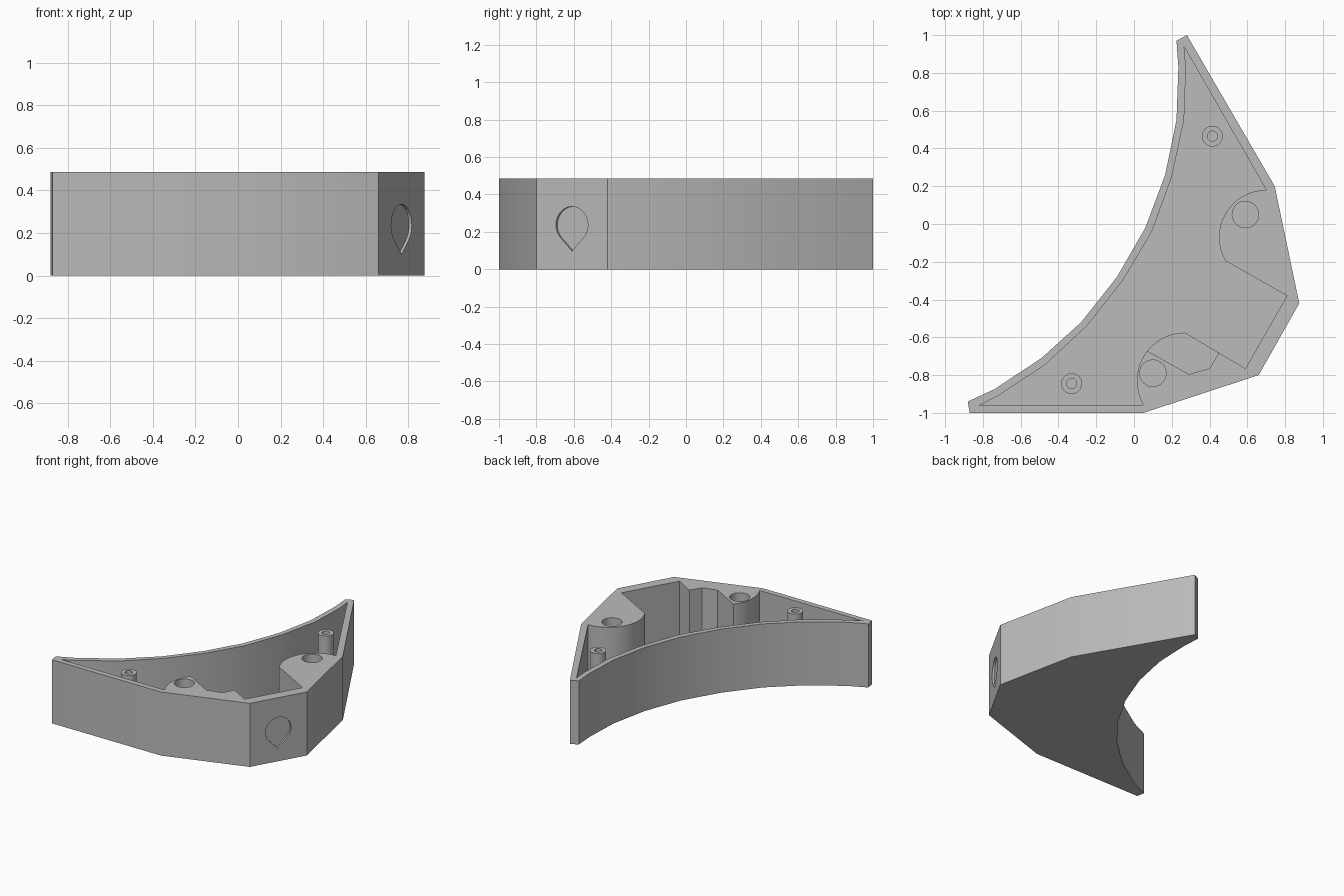
import bpy, bmesh, math
from mathutils import Matrix, Vector

if "Cube" in bpy.data.objects:
    bpy.data.objects.remove(bpy.data.objects["Cube"])

HEIGHT, FLOOR = 0.485, 0.04

grey = bpy.data.materials.new("plain grey")
grey.use_nodes = True
grey.diffuse_color = (0.5, 0.5, 0.5, 1)
grey.node_tree.nodes["Principled BSDF"].inputs["Base Color"].default_value = (0.5, 0.5, 0.5, 1)


def arc(cx, cy, r, start, end, n):
    """Points along a circular arc, angles in degrees."""
    angles = [math.radians(start + (end - start) * i / n) for i in range(n + 1)]
    return [(cx + r * math.cos(a), cy + r * math.sin(a)) for a in angles]


def prism(name, outline, low, high, matrix=Matrix()):
    """Extrude a flat outline between two heights."""
    bm = bmesh.new()
    face = bm.faces.new([bm.verts.new((x, y, low)) for x, y in outline])
    top = bmesh.ops.extrude_face_region(bm, geom=[face])["geom"]
    verts = [v for v in top if isinstance(v, bmesh.types.BMVert)]
    bmesh.ops.translate(bm, verts=verts, vec=(0, 0, high - low))
    bmesh.ops.recalc_face_normals(bm, faces=bm.faces)
    bm.transform(matrix)
    mesh = bpy.data.meshes.new(name)
    bm.to_mesh(mesh)
    bm.free()
    mesh.materials.append(grey)
    obj = bpy.data.objects.new(name, mesh)
    bpy.context.collection.objects.link(obj)
    return obj


def cylinder(name, x, y, r, low, high, n=40):
    return prism(name, arc(x, y, r, 0, 360, n)[:-1], low, high)


def cut(obj, cutter):
    """Subtract a cutter, bake the result and remove the cutter."""
    cutter.hide_render = True
    mod = obj.modifiers.new("cut", "BOOLEAN")
    mod.operation, mod.solver, mod.object = "DIFFERENCE", "EXACT", cutter
    bpy.context.view_layer.update()
    graph = bpy.context.evaluated_depsgraph_get()
    mesh = bpy.data.meshes.new_from_object(obj.evaluated_get(graph))
    obj.modifiers.clear()
    obj.data = mesh
    bpy.data.objects.remove(cutter)


def smooth(obj):
    bpy.ops.object.select_all(action="DESELECT")
    obj.select_set(True)
    bpy.context.view_layer.objects.active = obj
    bpy.ops.object.shade_smooth_by_angle(angle=math.radians(30))


# Crescent-shaped tray body
outer = [(-0.88, -0.94), (-0.87, -1), (0.05, -1), (0.66, -0.8), (0.875, -0.42),
         (0.745, 0.2), (0.28, 1), (0.225, 0.97), (0.235, 0.83), (0.225, 0.55),
         (0.165, 0.26), (0.06, -0.02), (-0.09, -0.28), (-0.28, -0.52),
         (-0.49, -0.71), (-0.74, -0.875)]
body = prism("tray_body", outer, 0, HEIGHT)

# Cavity that leaves a thin wall and two rounded corner blocks
inner = [(-0.82, -0.96)]
inner += arc(0.27, -0.83, 0.255, 210, 90, 16)
inner += [(0.59, -0.765), (0.81, -0.38)]
inner += arc(0.7, -0.07, 0.25, 210, 90, 16)
inner += [(0.265, 0.94), (0.275, 0.83), (0.265, 0.55), (0.2, 0.25), (0.095, -0.04),
          (-0.06, -0.3), (-0.25, -0.54), (-0.47, -0.745), (-0.72, -0.91)]
cut(body, prism("cavity", inner, FLOOR, 0.6))

# Notch in the front corner block
notch = [(0.05, -0.66), (0.29, -0.795), (0.4, -0.765), (0.45, -0.682), (0.47, -0.64),
         (0.27, -0.5), (0.1, -0.55)]
cut(body, prism("notch", notch, FLOOR + 0.03, 0.6))

# Round sockets in the corner blocks
for x, y in [(0.59, 0.05), (0.1, -0.79)]:
    cut(body, cylinder("socket", x, y, 0.07, 0.1, 0.6))

# Shallow teardrop recess on the short outer face
a, b = Vector((0.66, -0.8, 0)), Vector((0.875, -0.42, 0))
along = (b - a).normalized()
up = Vector((0, 0, 1))
frame = Matrix((along, up, along.cross(up))).transposed().to_4x4()
frame.translation = (a + b) / 2 + up * 0.237
teardrop = arc(0, 0, 0.098, -45, 225, 36) + [(0, -0.139)]
cut(body, prism("teardrop", teardrop, -0.015, 0.1, frame))
smooth(body)

# Hollow screw posts
for name, x, y in [("back_post", 0.415, 0.465), ("front_post", -0.33, -0.845)]:
    post = cylinder(name, x, y, 0.055, FLOOR - 0.01, HEIGHT - 0.01)
    cut(post, cylinder("screw_hole", x, y, 0.027, 0.15, 0.6, 24))
    smooth(post)
